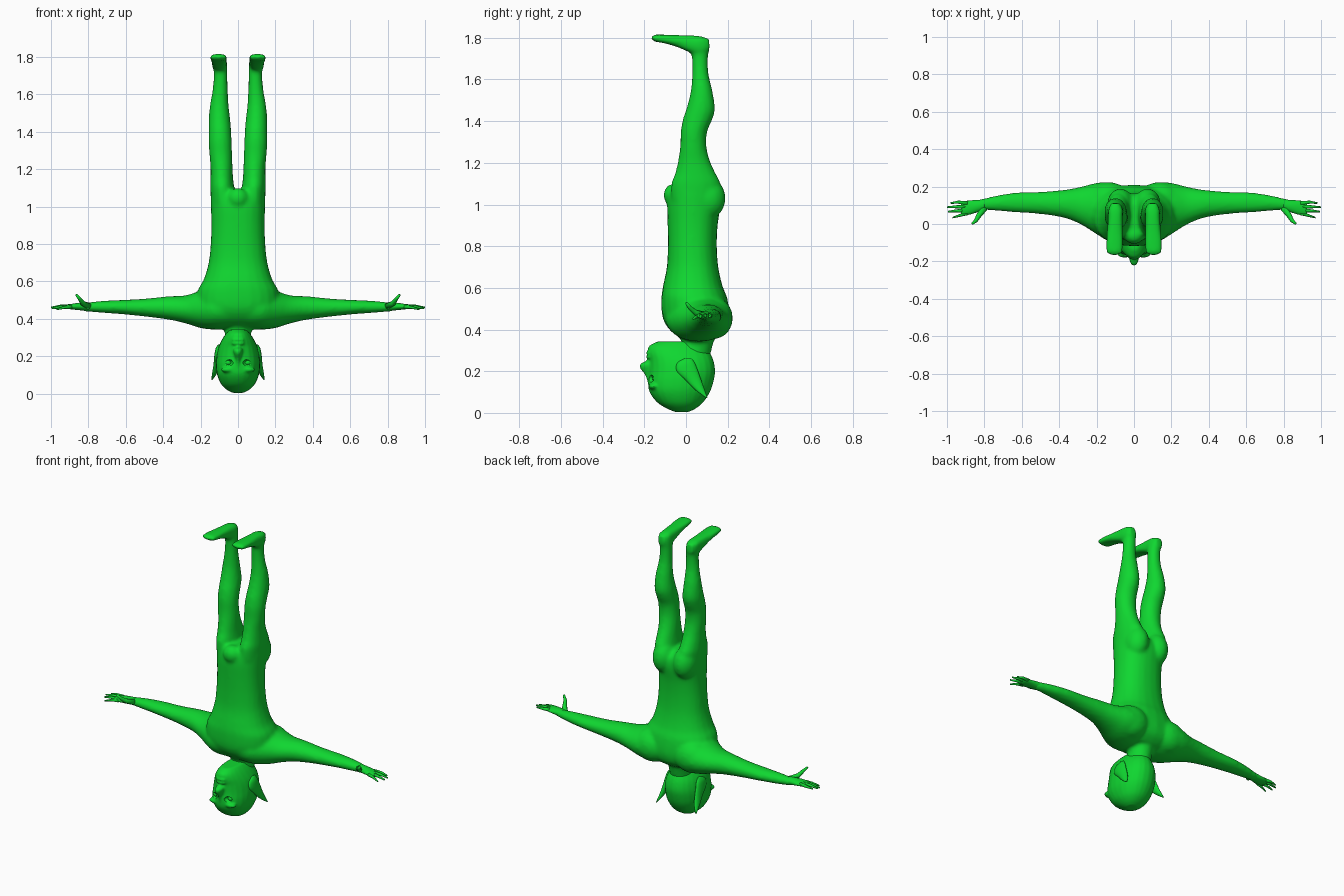
import bpy, bmesh, math
from mathutils import Vector, Matrix

green = bpy.data.materials.new("bright green")
green.diffuse_color = (0.005, 0.68, 0.03, 1)


def spline(rows, steps):
    """Catmull-Rom interpolation between cross-section rows."""
    out = []
    for i in range(len(rows) - 1):
        p = [rows[max(i - 1, 0)], rows[i], rows[i + 1], rows[min(i + 2, len(rows) - 1)]]
        for k in range(steps):
            t = k / steps
            out.append([0.5 * (2 * b + (c - a) * t + (2 * a - 5 * b + 4 * c - d) * t * t
                        + (3 * b - a - 3 * c + d) * t ** 3) for a, b, c, d in zip(*p)])
    return out + [list(rows[-1])]


def loft(bm, axis, rows, s=1, seg=24, steps=4, power=1.0):
    """Rows are (position, lo, hi, lo, hi): extents on the two other axes."""
    rings = []
    for t, a0, a1, b0, b1 in spline(rows, steps):
        ring = []
        for k in range(seg):
            c, d = math.cos(2 * math.pi * k / seg), math.sin(2 * math.pi * k / seg)
            c, d = math.copysign(abs(c) ** power, c), math.copysign(abs(d) ** power, d)
            a = (a0 + a1) / 2 + (a1 - a0) / 2 * c
            b = (b0 + b1) / 2 + (b1 - b0) / 2 * d
            x, y, z = {'x': (t, a, b), 'y': (a, t, b), 'z': (a, b, t)}[axis]
            ring.append(bm.verts.new((s * x, y, z)))
        rings.append(ring)
    for r, q in zip(rings, rings[1:]):
        for k in range(seg):
            n = (k + 1) % seg
            bm.faces.new((r[k], r[n], q[n], q[k]))
    bm.faces.new(rings[0])
    bm.faces.new(rings[-1])


def ball(bm, center, size):
    bmesh.ops.create_uvsphere(bm, u_segments=20, v_segments=12, radius=1,
                              matrix=Matrix.Translation(center) @ Matrix.Diagonal((*size, 1)))


def finger(bm, points, r, s):
    """Tapered tube through points."""
    pts = [Vector((s * x, y, z)) for x, y, z in points]
    rings = []
    for i, p in enumerate(pts):
        d = (pts[min(i + 1, len(pts) - 1)] - pts[max(i - 1, 0)]).normalized()
        u = d.cross(Vector((0, 0, 1))).normalized()
        v = d.cross(u)
        w = r * (1 - 0.65 * i / (len(pts) - 1))
        rings.append([bm.verts.new(p + w * (u * math.cos(k * math.pi / 4) + v * math.sin(k * math.pi / 4)))
                      for k in range(8)])
    for a, b in zip(rings, rings[1:]):
        for k in range(8):
            bm.faces.new((a[k], a[(k + 1) % 8], b[(k + 1) % 8], b[k]))
    bm.faces.new(rings[0])
    bm.faces.new(rings[-1])


def finish(bm, name):
    bmesh.ops.recalc_face_normals(bm, faces=bm.faces)
    for f in bm.faces:
        f.smooth = True
    me = bpy.data.meshes.new(name)
    bm.to_mesh(me)
    bm.free()
    me.materials.append(green)
    ob = bpy.data.objects.new(name, me)
    bpy.context.collection.objects.link(ob)
    return ob


def fuse(ob, voxel, smooth):
    m = ob.modifiers.new("fuse", 'REMESH')
    m.mode, m.voxel_size, m.use_smooth_shade = 'VOXEL', voxel, True
    m = ob.modifiers.new("soften", 'SMOOTH')
    m.factor, m.iterations = 0.5, smooth


# Body: torso, neck, limbs and feet fused into one skin
bm = bmesh.new()
loft(bm, 'z', [(0.36, -.12, .12, -.03, .15), (0.40, -.19, .19, -.08, .195), (0.46, -.22, .22, -.113, .21),
               (0.55, -.215, .215, -.118, .198), (0.61, -.183, .183, -.11, .175), (0.70, -.157, .157, -.092, .155),
               (0.80, -.146, .146, -.087, .148), (0.90, -.142, .142, -.088, .152), (1.00, -.145, .145, -.09, .165),
               (1.06, -.146, .146, -.08, .15), (1.09, -.135, .135, -.06, .11)], power=0.88)
loft(bm, 'z', [(0.25, -.07, .07, -.07, .11), (0.33, -.07, .07, -.025, .13), (0.36, -.08, .08, -.03, .14),
               (0.42, -.13, .13, -.06, .17)])
ball(bm, (0, -.06, 1.045), (.055, .048, .055))
for s in (1, -1):
    # Buttock and shoulder blade
    ball(bm, (s * .073, .105, 1.03), (.07, .085, .10))
    ball(bm, (s * .14, .135, .455), (.12, .09, .10))
    # Arm
    loft(bm, 'x', [(.05, -.10, .20, .345, .57), (.13, -.095, .222, .342, .565), (.20, -.055, .22, .35, .55),
                   (.28, -.005, .20, .375, .525), (.37, .032, .183, .395, .52), (.50, .053, .172, .412, .507),
                   (.63, .062, .168, .425, .50), (.73, .07, .153, .432, .495), (.80, .075, .137, .438, .488),
                   (.84, .068, .128, .442, .485)], s)
    # Leg
    loft(bm, 'z', [(1.02, .012, .145, -.07, .16), (1.10, .02, .148, -.07, .165), (1.15, .026, .147, -.052, .142),
                   (1.21, .029, .147, -.038, .115), (1.28, .032, .153, -.028, .098), (1.35, .034, .157, -.025, .102),
                   (1.41, .037, .157, -.015, .127), (1.46, .041, .157, .002, .139), (1.54, .05, .15, .022, .128),
                   (1.63, .055, .135, .03, .108), (1.71, .056, .13, .028, .106), (1.76, .058, .135, .02, .115),
                   (1.80, .064, .138, .02, .105)], s)
    # Foot
    loft(bm, 'y', [(-.165, .082, .128, 1.792, 1.812), (-.15, .062, .147, 1.782, 1.815), (-.10, .059, .149, 1.773, 1.815),
                   (-.04, .06, .144, 1.755, 1.813), (.02, .06, .14, 1.73, 1.812), (.07, .06, .138, 1.72, 1.808),
                   (.11, .075, .125, 1.735, 1.795)], s, power=0.75)
body = finish(bm, "body")
fuse(body, 0.011, 5)

# Head with jaw, brow, nose and lips
bm = bmesh.new()
loft(bm, 'z', [(.004, -.03, .03, -.05, .01), (.02, -.06, .06, -.09, .045), (.05, -.09, .09, -.138, .082),
               (.10, -.112, .112, -.175, .115), (.15, -.118, .118, -.182, .132), (.20, -.115, .115, -.176, .14),
               (.25, -.104, .104, -.176, .132), (.29, -.085, .085, -.184, .115), (.32, -.065, .065, -.178, .10),
               (.342, -.045, .045, -.14, .07)], power=0.94)
loft(bm, 'z', [(.13, -.012, .012, -.18, -.13), (.18, -.015, .015, -.197, -.13), (.215, -.023, .023, -.222, -.13),
               (.235, -.026, .026, -.22, -.13), (.25, -.015, .015, -.19, -.13)], seg=14)
for z in (.268, .288):
    ball(bm, (0, -.176, z), (.036, .015, .009))
for s in (1, -1):
    ball(bm, (s * .05, -.155, .128), (.042, .026, .016))
head = finish(bm, "head")
fuse(head, 0.007, 3)

# Hidden cutter for the eye sockets
bm = bmesh.new()
for s in (1, -1):
    ball(bm, (s * .053, -.176, .165), (.027, .026, .018))
cutter = finish(bm, "socket_cutter")
cutter.hide_render = True
cutter.hide_set(True)
cut = head.modifiers.new("sockets", 'BOOLEAN')
cut.operation, cut.object = 'DIFFERENCE', cutter

for s, side in ((1, "right"), (-1, "left")):
    # Eyeball
    bm = bmesh.new()
    ball(bm, (s * .052, -.144, .165), (.019, .018, .015))
    finish(bm, side + "_eye")

    # Pointed ear
    bm = bmesh.new()
    loft(bm, 'z', [(.262, .095, .106, -.005, .025), (.24, .09, .12, -.042, .042), (.20, .095, .127, -.045, .058),
                   (.155, .10, .131, .0, .074), (.11, .112, .138, .045, .09), (.072, .137, .143, .096, .103)], s, seg=16)
    finish(bm, side + "_ear")

    # Hand: palm, four fingers and a raised thumb
    bm = bmesh.new()
    loft(bm, 'x', [(.80, .073, .132, .443, .487), (.84, .062, .128, .445, .486), (.88, .05, .126, .449, .481),
                   (.915, .048, .12, .453, .475), (.925, .058, .112, .457, .471)], s, seg=16)
    finger(bm, [(.89, .11, .467), (.94, .117, .466), (.98, .112, .461)], .012, s)
    finger(bm, [(.90, .092, .466), (.95, .092, .467), (1.0, .09, .46)], .012, s)
    finger(bm, [(.90, .073, .464), (.95, .07, .463), (.995, .066, .455)], .012, s)
    finger(bm, [(.89, .058, .463), (.93, .046, .46), (.97, .034, .45)], .011, s)
    finger(bm, [(.80, .085, .468), (.83, .045, .482), (.845, .018, .505), (.865, .002, .528)], .018, s)
    finish(bm, side + "_hand")
